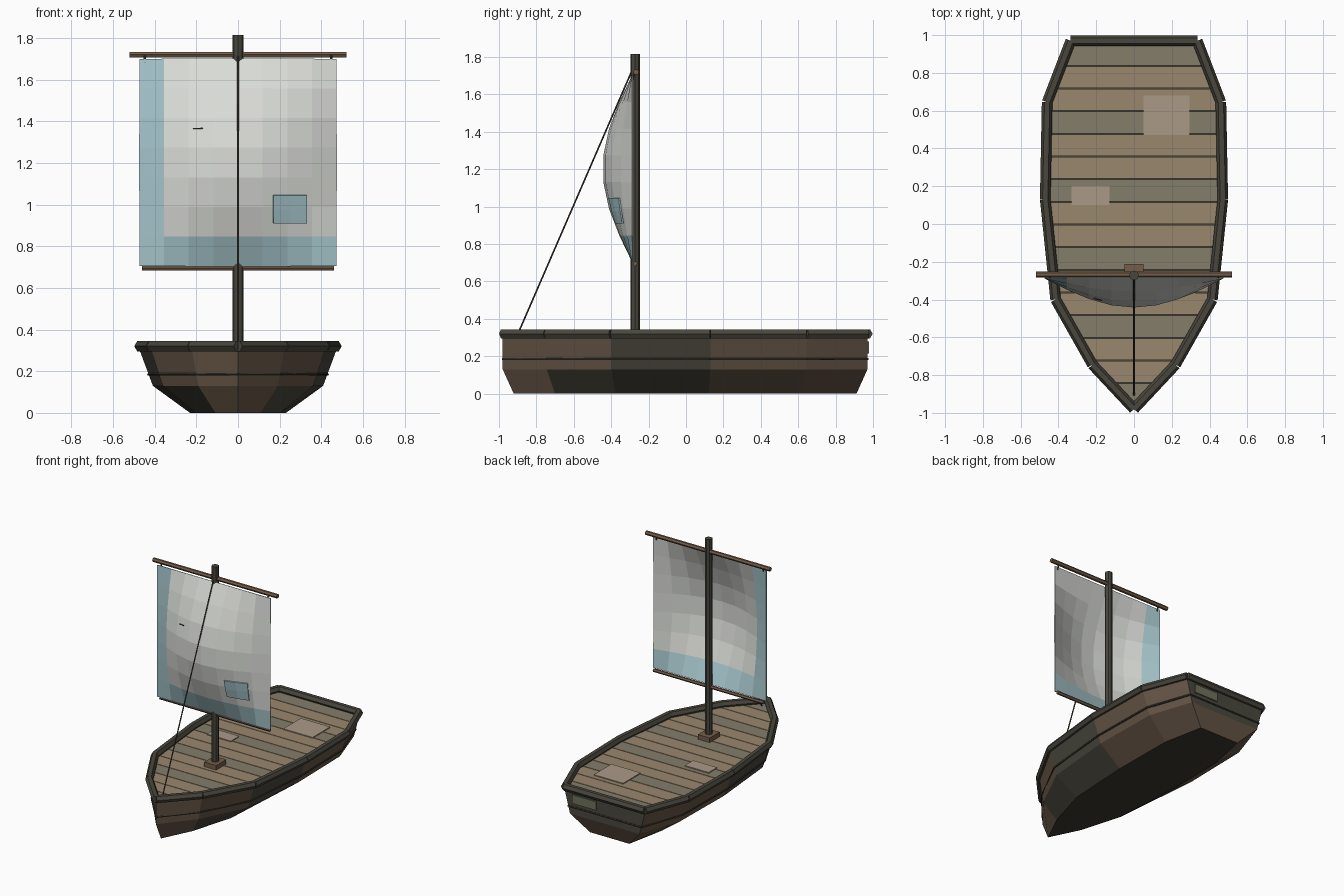
import bpy, bmesh, math
from mathutils import Vector

if "Cube" in bpy.data.objects:
    bpy.data.objects.remove(bpy.data.objects["Cube"])


def material(name, r, g, b):
    m = bpy.data.materials.new(name)
    m.diffuse_color = (*[(c / 255) ** 2.2 for c in (r, g, b)], 1)
    m.use_nodes = True
    m.node_tree.nodes["Principled BSDF"].inputs["Base Color"].default_value = m.diffuse_color
    return m


BROWN = material("brown_wood", 102, 86, 72)
DARK = material("dark_wood", 74, 72, 63)
BOTTOM = material("bottom_wood", 62, 58, 50)
DECK = material("deck_light", 152, 134, 110)
DECK2 = material("deck_grey", 132, 124, 106)
PATCH = material("deck_patch", 170, 152, 134)
GREEN = material("stern_patch", 110, 114, 92)
SPAR = material("spar_wood", 116, 94, 76)
ROPE = material("rope", 78, 70, 60)
CLOTH = material("sail_cloth", 218, 220, 215)
BLUE = material("sail_blue", 166, 198, 204)


def mesh_object(name, verts, faces, mats, indices=None):
    me = bpy.data.meshes.new(name)
    me.from_pydata(verts, [], faces)
    for m in mats:
        me.materials.append(m)
    for p, i in zip(me.polygons, indices or []):
        p.material_index = i
    bm = bmesh.new()
    bm.from_mesh(me)
    bmesh.ops.recalc_face_normals(bm, faces=bm.faces)
    bm.to_mesh(me)
    bm.free()
    ob = bpy.data.objects.new(name, me)
    bpy.context.collection.objects.link(ob)
    return ob


def prism(name, pts, z0, z1, mat):
    n = len(pts)
    verts = [(x, y, z) for z in (z0, z1) for x, y in pts]
    faces = [list(range(n)), list(range(n, 2 * n))]
    faces += [(i, (i + 1) % n, n + (i + 1) % n, n + i) for i in range(n)]
    return mesh_object(name, verts, faces, [mat])


def box(name, x0, x1, y0, y1, z0, z1, mat):
    return prism(name, [(x0, y0), (x1, y0), (x1, y1), (x0, y1)], z0, z1, mat)


def rod(name, a, b, r, sides, mat):
    # polygonal bar from a to b, one corner pointing sideways
    a, b = Vector(a), Vector(b)
    d = (b - a).normalized()
    up = Vector((0, 0, 1)) if abs(d.z) < 0.99 else Vector((0, 1, 0))
    u = d.cross(up).normalized()
    v = u.cross(d)
    ring = [r * (math.cos(t) * u + math.sin(t) * v)
            for t in (2 * math.pi * k / sides for k in range(sides))]
    n = sides
    faces = [list(range(n)), list(range(n, 2 * n))]
    faces += [(i, (i + 1) % n, n + (i + 1) % n, n + i) for i in range(n)]
    return mesh_object(name, [p + q for p in (a, b) for q in ring], faces, [mat])


# Hull outline: bow, right side, stern, mirrored left side
HALF = [(0, -.98), (.22, -.745), (.415, -.4), (.47, .13), (.46, .645), (.335, .97)]
RING = HALF + [(-x, y) for x, y in HALF[:0:-1]]
N = len(RING)

# Hull: three levels with a chine
verts = [(x * sx, y * sy, z) for sx, sy, z in
         ((.49, .94, 0), (.87, 1, .13), (1, 1, .295)) for x, y in RING]
faces, idx = [list(range(N)), list(range(2 * N, 3 * N))], [2, 1]
for row in range(2):
    for i in range(N):
        j = (i + 1) % N
        faces.append((row * N + i, row * N + j, (row + 1) * N + j, (row + 1) * N + i))
        side = min(i, N - 1 - i)
        idx.append(1 if side in ((1, 2), (2, 5))[row] else 0)
mesh_object("hull", verts, faces, [BROWN, DARK, BOTTOM], idx)

# Rim beams and thin side strakes
for i in range(N):
    (x0, y0), (x1, y1) = RING[i], RING[(i + 1) % N]
    rod(f"rim_{i}", (x0, y0, .32), (x1, y1, .32), .028, 6, DARK)
    s = .913
    rod(f"strake_{i}", (x0 * s, y0, .185), (x1 * s, y1, .185), .007, 6, BOTTOM)


# Deck planks clipped to the outline
def half_width(y):
    for (x0, y0), (x1, y1) in zip(HALF, HALF[1:]):
        if y <= y1:
            return x0 + (x1 - x0) * (y - y0) / (y1 - y0)
    return HALF[-1][0]


for k in range(16):
    top = .955 - .12 * k
    low = max(top - .115, -.965)
    ys = [low] + [y for _, y in HALF if low < y < top] + [top]
    right = [(half_width(y) - .004, y) for y in ys]
    prism(f"deck_plank_{k}", right + [(-x, y) for x, y in reversed(right)],
          .285, .305, DECK if k % 3 else DECK2)

# Repair boards on deck and stern
box("deck_patch_large", .05, .295, .47, .68, .3, .312, PATCH)
box("deck_patch_small", -.33, -.13, .1, .2, .3, .312, PATCH)
box("stern_patch", .07, .27, .96, .978, .215, .28, GREEN)

# Mast, step and yards
MY = -.272
box("mast_step", -.05, .05, MY - .06, MY + .06, .3, .34, SPAR)
rod("mast", (0, MY, .3), (0, MY, 1.815), .026, 8, DARK)
rod("upper_yard", (-.52, MY + .005, 1.72), (.52, MY + .005, 1.72), .016, 6, SPAR)
rod("lower_yard", (-.46, MY, .695), (.46, MY, .695), .013, 6, SPAR)
rod("forestay", (0, MY - .02, 1.72), (0, -.905, .305), .005, 6, ROPE)
for s in (-1, 1):
    rod(f"lashing_{s}", (s * .447, MY - .012, 1.68), (s * .447, MY - .005, 1.72), .006, 6, ROPE)


# Billowing sail
def sail_y(x, z):
    u, v = (x + .473) / .946, (z - .705) / .995
    return -.286 - .157 * math.sin(math.pi * u) * math.sin(math.pi * v)


def cloth(name, x0, x1, z0, z1, nx, nz, offset, thick, mats, pick):
    verts = []
    for j in range(nz + 1):
        for i in range(nx + 1):
            x, z = x0 + (x1 - x0) * i / nx, z0 + (z1 - z0) * j / nz
            verts.append((x, sail_y(x, z) - offset, z))
    w = nx + 1
    faces = [(j * w + i, j * w + i + 1, (j + 1) * w + i + 1, (j + 1) * w + i)
             for j in range(nz) for i in range(nx)]
    idx = [pick(i, j) for j in range(nz) for i in range(nx)]
    ob = mesh_object(name, verts, faces, mats, idx)
    mod = ob.modifiers.new("thickness", "SOLIDIFY")
    mod.thickness, mod.offset = thick, 0


cloth("sail", -.473, .473, .705, 1.7, 8, 7, 0, .006, [CLOTH, BLUE],
      lambda i, j: int(i == 0 or j == 0))
cloth("sail_patch", .17, .33, .91, 1.045, 2, 2, .008, .008, [BLUE], lambda i, j: 0)

# Small stitch on the sail
rod("sail_stitch", (-.215, sail_y(-.215, 1.36) - .003, 1.365),
    (-.17, sail_y(-.17, 1.365) - .004, 1.367), .003, 6, ROPE)
